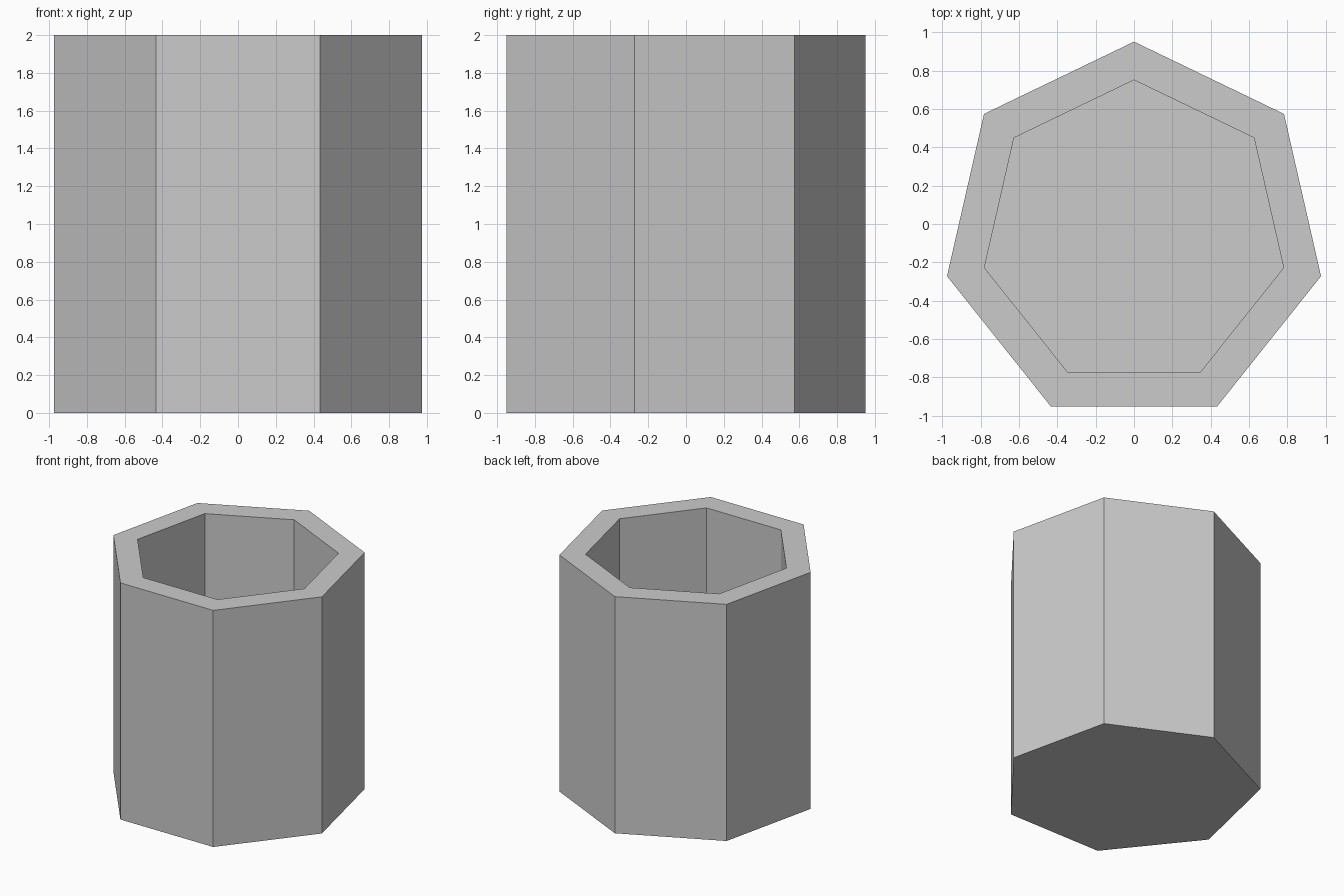
import bpy, bmesh, math
from mathutils import Vector

if "Cube" in bpy.data.objects:
    bpy.data.objects.remove(bpy.data.objects["Cube"])

SIDES = 7
HEIGHT = 2.0
FLOOR = 0.2
Y_OFFSET = -(1 - math.cos(math.pi / SIDES)) / 2  # centres the heptagon's bounds


def ring(bm, radius, z):
    """Heptagon of vertices with one corner pointing to +y."""
    verts = []
    for i in range(SIDES):
        a = math.pi / 2 + 2 * math.pi * i / SIDES
        verts.append(bm.verts.new(Vector((radius * math.cos(a),
                                          radius * math.sin(a) + Y_OFFSET, z))))
    return verts


bm = bmesh.new()

# Profile: outer bottom, outer top, inner rim, inner floor
rings = [ring(bm, r, z) for r, z in
         ((1.0, 0), (1.0, HEIGHT), (0.8, HEIGHT), (0.8, FLOOR))]

# Outer wall, rim and inner wall
for lower, upper in zip(rings, rings[1:]):
    for i in range(SIDES):
        j = (i + 1) % SIDES
        bm.faces.new((lower[i], lower[j], upper[j], upper[i]))

# Underside and inside floor
bm.faces.new(rings[0][::-1])
bm.faces.new(rings[-1])
bmesh.ops.recalc_face_normals(bm, faces=bm.faces)

mesh = bpy.data.meshes.new("heptagonal_cup")
bm.to_mesh(mesh)
bm.free()
cup = bpy.data.objects.new("heptagonal_cup", mesh)
bpy.context.collection.objects.link(cup)
